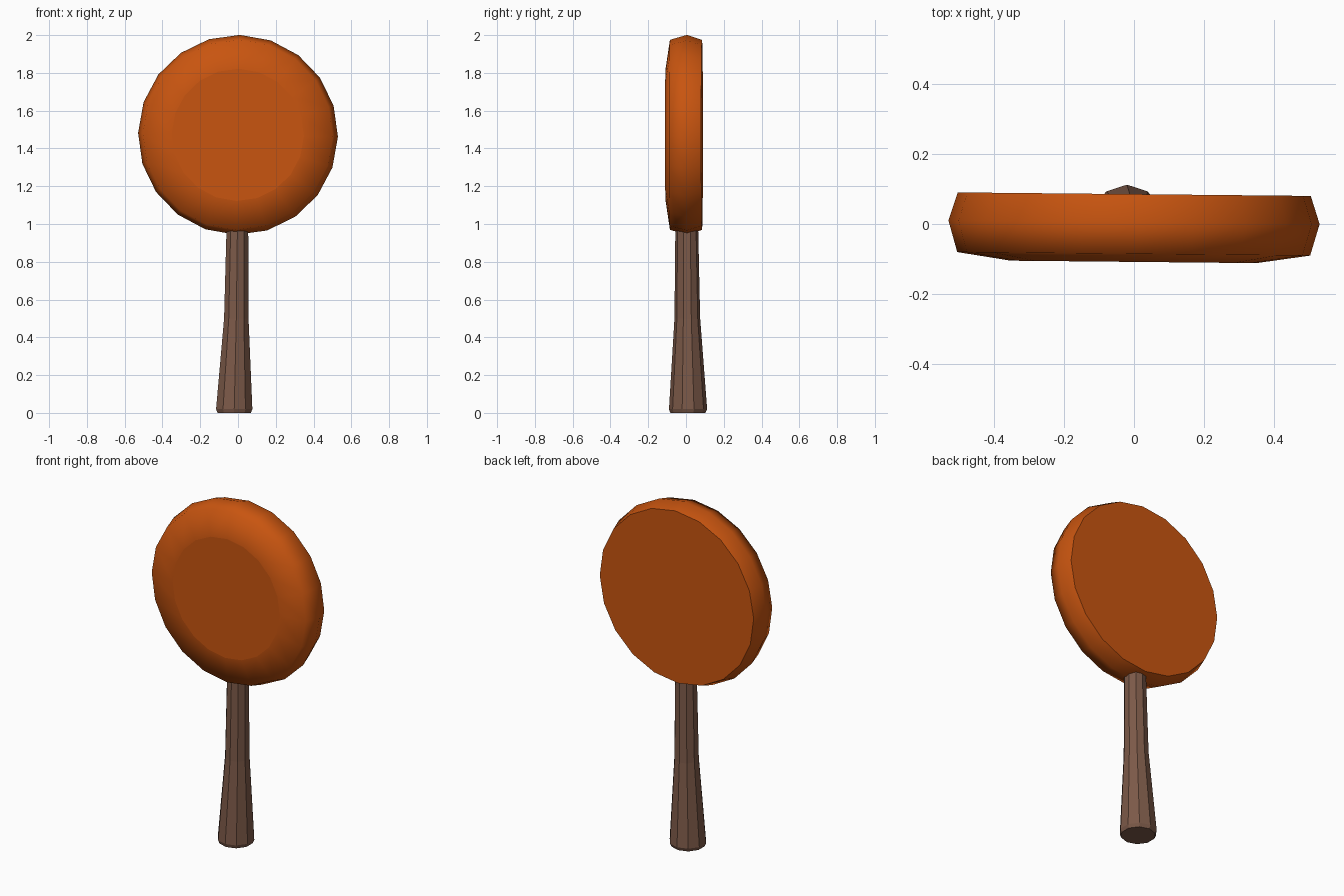
import bpy, math
from mathutils import Matrix, Vector

if "Cube" in bpy.data.objects:
    bpy.data.objects.remove(bpy.data.objects["Cube"])


def material(name, rgb):
    m = bpy.data.materials.new(name)
    m.diffuse_color = (*rgb, 1)
    m.use_nodes = True
    m.node_tree.nodes["Principled BSDF"].inputs["Base Color"].default_value = m.diffuse_color
    return m


def loft(name, rings, sides, phase, mat):
    """Rings are (centre x, centre y, height, radius), capped at both ends."""
    verts, faces = [], []
    for cx, cy, h, r in rings:
        for i in range(sides):
            a = phase + math.tau * i / sides
            verts.append((cx + r * math.cos(a), cy + r * math.sin(a), h))
    for k in range(len(rings) - 1):
        for i in range(sides):
            j = (i + 1) % sides
            a, b = k * sides, (k + 1) * sides
            faces.append((a + i, a + j, b + j, b + i))
    last = (len(rings) - 1) * sides
    faces.append(tuple(reversed(range(sides))))
    faces.append(tuple(range(last, last + sides)))
    me = bpy.data.meshes.new(name)
    me.from_pydata(verts, [], faces)
    me.materials.append(mat)
    ob = bpy.data.objects.new(name, me)
    bpy.context.collection.objects.link(ob)
    return ob


orange = material("orange", (0.58, 0.09, 0.005))
brown = material("brown", (0.20, 0.10, 0.065))

# Round head: lofted along its axis from back (low) to front (high)
head = loft("round_head",
            [(0, 0, -0.085, 0.503), (0, 0, -0.005, 0.529),
             (0, 0, 0.085, 0.503), (0, 0, 0.108, 0.35)],
            20, math.radians(-1.1), orange)
head.data.transform(Matrix.Translation(Vector((0, 0, 1.472)))
                    @ Matrix.Rotation(-0.01, 4, 'Z')
                    @ Matrix.Rotation(math.pi / 2, 4, 'X'))
# Smooth rim, flat front and back discs
for p in head.data.polygons:
    p.use_smooth = len(p.vertices) == 4

# Tapered ten-sided handle, leaning slightly into the head
loft("handle",
     [(-0.02, 0.01, 0.0, 0.093), (-0.02, 0.011, 0.02, 0.101),
      (-0.009, 0.007, 0.5, 0.068), (-0.003, 0.004, 1.0, 0.06)],
     10, math.pi / 2, brown)
